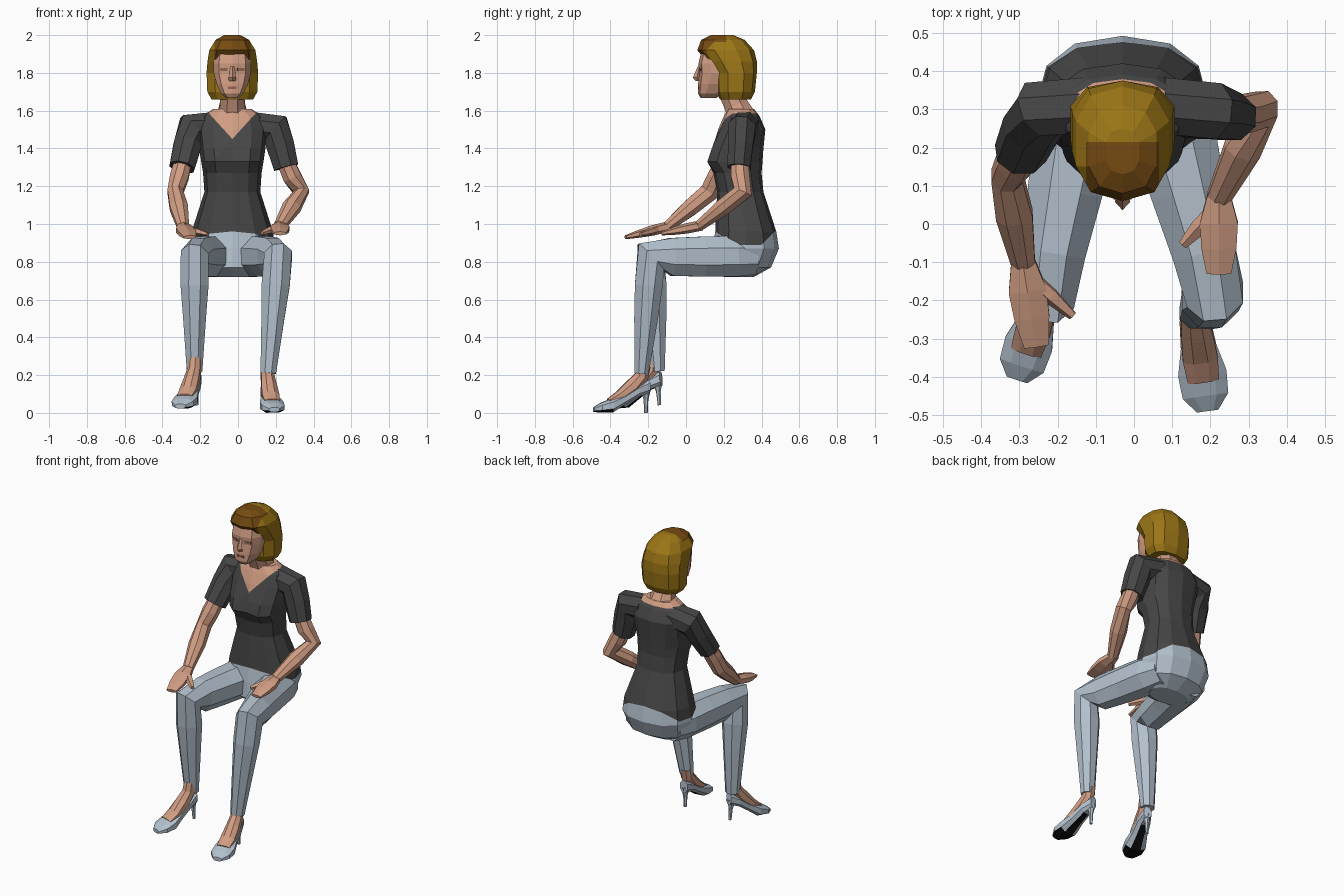
import bpy, bmesh, math
from mathutils import Vector

if "Cube" in bpy.data.objects:
    bpy.data.objects.remove(bpy.data.objects["Cube"])

CX = -0.03  # body midline
X, Y, Z = Vector((1, 0, 0)), Vector((0, 1, 0)), Vector((0, 0, 1))


def mat(name, r, g, b):
    m = bpy.data.materials.new(name)
    m.diffuse_color = (r, g, b, 1)
    m.use_nodes = True
    m.node_tree.nodes["Principled BSDF"].inputs["Base Color"].default_value = m.diffuse_color
    return m


SKIN = mat("skin", 0.64, 0.34, 0.23)
SHIRT = mat("charcoal shirt", 0.062, 0.062, 0.062)
PANTS = mat("pale blue denim", 0.45, 0.53, 0.61)
HAIR = mat("golden hair", 0.33, 0.18, 0.008)
FRINGE = mat("brown fringe", 0.18, 0.07, 0.006)
SOLE = mat("black sole", 0.004, 0.004, 0.004)
LIPS = mat("lips", 0.30, 0.12, 0.08)
EYES = mat("eyelids", 0.25, 0.13, 0.09)


def ring(c, u, v, n, e=1.0, off=0.0):
    """Superellipse ring of n points around c, spanned by vectors u and v."""
    pts = []
    for i in range(n):
        a = 2 * math.pi * i / n + off
        p, q = math.cos(a), math.sin(a)
        pts.append(c + u * math.copysign(abs(p) ** e, p) + v * math.copysign(abs(q) ** e, q))
    return pts


def loft(name, rings, *mats):
    """Skin a list of equal rings, capped at both ends."""
    bm = bmesh.new()
    rows = [[bm.verts.new(p) for p in r] for r in rings]
    n = len(rows[0])
    for a, b in zip(rows, rows[1:]):
        for i in range(n):
            j = (i + 1) % n
            bm.faces.new((a[i], a[j], b[j], b[i]))
    bm.faces.new(rows[0])
    bm.faces.new(rows[-1])
    bmesh.ops.recalc_face_normals(bm, faces=bm.faces)
    me = bpy.data.meshes.new(name)
    bm.to_mesh(me)
    bm.free()
    ob = bpy.data.objects.new(name, me)
    bpy.context.collection.objects.link(ob)
    for m in mats:
        me.materials.append(m)
    return ob


def tube(name, ps, wide, deep, m, ref=X, n=8):
    """Limb along points, with radii along ref (wide) and across it (deep)."""
    rings = []
    for i, p in enumerate(ps):
        t = Vector()
        if i:
            t += (p - ps[i - 1]).normalized()
        if i < len(ps) - 1:
            t += (ps[i + 1] - p).normalized()
        t.normalize()
        s = (ref - t * ref.dot(t)).normalized()
        rings.append(ring(p, s * wide[i] * 1.06, t.cross(s) * deep[i] * 1.06, n, 1, math.pi / n))
    return loft(name, rings, m)


def stack(rows, n, e):
    """Horizontal rings from (z, half width, front y, back y)."""
    return [ring(Vector((CX, (f + b) / 2, z)), X * w, Y * (b - f) / 2, n, e, -math.pi / 2)
            for z, w, f, b in rows]


def paint(ob, planes, index):
    """Cut along planes and colour the faces in front of all of them."""
    bm = bmesh.new()
    bm.from_mesh(ob.data)
    faces = list(bm.faces)
    for co, no in planes:
        geom = set(faces)
        for f in faces:
            geom.update(f.edges)
            geom.update(f.verts)
        res = bmesh.ops.bisect_plane(bm, geom=list(geom), dist=1e-5, plane_co=co, plane_no=no)
        faces = [f for f in res["geom"] if isinstance(f, bmesh.types.BMFace)
                 and (f.calc_center_median() - Vector(co)).dot(Vector(no)) > 0]
    for f in faces:
        f.material_index = index
    bm.to_mesh(ob.data)
    bm.free()


def plate(name, loc, size, yaw, m):
    bpy.ops.mesh.primitive_cube_add(size=1, location=loc, rotation=(0, 0, yaw))
    ob = bpy.context.object
    ob.name = name
    ob.scale = size
    ob.data.materials.append(m)


# Torso: hips, waist, bust and shoulders in one loft
rows = stack([(.72, .13, .2, .36), (.77, .2, .13, .45), (.87, .225, .14, .492),
              (.96, .215, .155, .478), (1.17, .148, .165, .41), (1.27, .155, .145, .4),
              (1.33, .165, .095, .405), (1.4, .175, .12, .41), (1.5, .185, .17, .42),
              (1.57, .16, .2, .39), (1.61, .1, .22, .36)], 12, .85)
rows[6][0].y += .035  # hollow between the breasts
rows[7][0].y += .02
torso = loft("torso", rows, PANTS, SHIRT, SKIN)
# shirt above a hem that rises at front and back, then the neckline
paint(torso, [(Z * .89, Z), (Y * .25 + Z * .89, Z + Y * .75), (Y * .4 + Z * .89, Z - Y)], 1)
vee = X * CX + Z * 1.45
paint(torso, [(Y * .3, -Y), (vee, Z - X * 1.1), (vee, Z + X * 1.1)], 2)
paint(torso, [(Z * 1.585, Z)], 2)

# Neck, head and face
tube("neck", [Vector((CX, .3, 1.56)), Vector((CX, .265, 1.63)), Vector((CX, .22, 1.74))],
     (.085, .068, .062), (.075, .065, .065), SKIN)
loft("head", stack([(1.668, .035, .078, .16), (1.69, .06, .064, .2), (1.74, .086, .064, .27),
                    (1.8, .102, .07, .3), (1.85, .103, .066, .3), (1.93, .09, .085, .3)],
                   10, .7), SKIN)
loft("nose", stack([(1.835, .01, .062, .08), (1.775, .02, .036, .08), (1.758, .018, .05, .08)],
                   4, 1), SKIN)
plate("mouth", (CX, .068, 1.722), (.046, .009, .012), 0, LIPS)
for s in (-1, 1):
    plate("eye", (CX + s * .045, .079, 1.818), (.04, .009, .014), s * .25, EYES)

# Bobbed hair with a darker fringe
hair = loft("hair", stack([(1.66, .115, .18, .345), (1.7, .138, .16, .365), (1.8, .142, .155, .375),
                           (1.86, .137, .108, .375), (1.92, .127, .06, .36),
                           (1.975, .092, .08, .31), (2, .045, .13, .25)], 10, .8), HAIR, FRINGE)
paint(hair, [(Y * .215, -Y), (X * (CX - .095), X), (X * (CX + .095), -X), (Z * 1.83, Z)], 1)


def arm(side, *joints):
    """Sleeve, forearm, hand and thumb through the given joints."""
    neck, shoulder, cuff, elbow, wrist, tip, thumb = map(Vector, joints)
    tube(side + "_sleeve", [neck, shoulder, shoulder.lerp(cuff, .4), cuff],
         (.075, .075, .068, .062), (.075, .085, .076, .067), SHIRT, Y)
    tube(side + "_forearm", [cuff.lerp(shoulder, .25), cuff.lerp(elbow, .4), elbow,
                             elbow.lerp(wrist, .45), wrist],
         (.045, .05, .042, .049, .032), (.045, .05, .052, .045, .028), SKIN)
    tube(side + "_hand", [wrist.lerp(tip, t) for t in (-.08, .33, .66, 1)],
         (.03, .054, .05, .035), (.026, .026, .02, .01), SKIN, n=6)
    root = wrist.lerp(tip, .12)
    tube(side + "_thumb", [root, root.lerp(thumb, .55), thumb],
         (.022, .022, .012), (.02, .018, .01), SKIN, n=5)


arm("right", (-.12, .31, 1.52), (-.245, .3, 1.505), (-.297, .185, 1.3), (-.332, .125, 1.17),
    (-.29, -.1, .985), (-.255, -.32, .93), (-.16, -.24, .945))
arm("left", (.07, .31, 1.52), (.2, .295, 1.505), (.255, .28, 1.3), (.335, .3, 1.17),
    (.222, .07, .99), (.222, -.13, .95), (.128, -.055, .952))


def leg(side, hip, knee, ankle, heel, pitch, yaw):
    """Trouser leg, plus a foot in a high-heeled shoe placed at heel."""
    hip, knee, ankle = Vector(hip), Vector(knee), Vector(ankle)
    tube(side + "_leg", [hip.lerp(knee, t) for t in (0, .2, .5, .8, 1)]
         + [knee.lerp(ankle, t) for t in (.24, .53, 1)],
         (.1, .115, .1, .085, .075, .076, .062, .042),
         (.1, .11, .108, .102, .098, .075, .064, .038), PANTS)
    foot = tube(side + "_foot", [Y * y + Z * z for y, z in
                                 ((0, .25), (-.015, .19), (-.06, .14), (-.13, .088), (-.19, .062))],
                (.034, .036, .042, .047, .042), (.034, .038, .042, .03, .014), SKIN)
    # shoe sections: y, underside, top, half width
    shoe = loft(side + "_shoe", [ring(Y * y + Z * (b + t) / 2, X * w, Z * (t - b) / 2, 8, .8,
                                      math.pi / 8) for y, b, t, w in
                                 ((.03, .1, .18, .025), (-.03, .085, .15, .043),
                                  (-.1, .045, .105, .05), (-.17, 0, .08, .068),
                                  (-.23, 0, .055, .064), (-.27, .004, .03, .03))], PANTS, SOLE)
    for f in shoe.data.polygons:
        if f.normal.z < -.75 and f.center.y < -.04:
            f.material_index = 1
    spike = tube(side + "_heel", [Y * .01 + Z * z for z in (.13, .07, 0)],
                 (.026, .012, .009), (.026, .012, .009), PANTS, n=6)
    for ob in (foot, shoe, spike):
        ob.location = heel
        ob.rotation_euler = (pitch, 0, math.radians(yaw))


leg("left", (.07, .36, .83), (.212, -.185, .825), (.16, -.235, .21), (.155, -.222, 0), 0, 8)
leg("right", (-.13, .36, .83), (-.23, -.185, .825), (-.23, -.15, .22), (-.222, -.15, .04), .08, -18)
